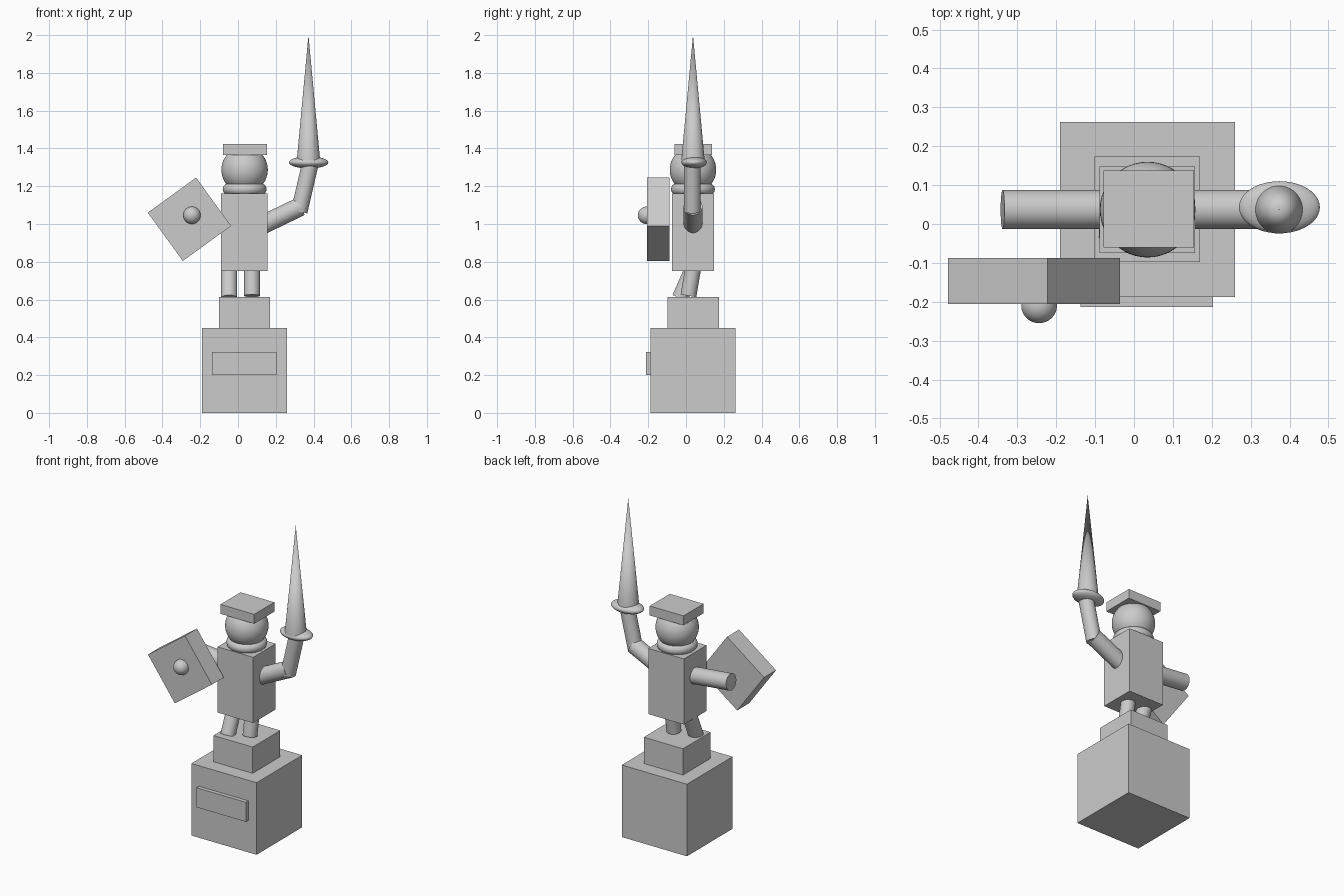
import bpy
from math import radians
from mathutils import Vector

if "Cube" in bpy.data.objects:
    bpy.data.objects.remove(bpy.data.objects["Cube"])

CX, CY = 0.035, 0.037  # axis of the figure


def box(name, lo, hi):
    lo, hi = Vector(lo), Vector(hi)
    bpy.ops.mesh.primitive_cube_add(size=1, location=(lo + hi) / 2)
    ob = bpy.context.object
    ob.name = name
    ob.scale = hi - lo
    return ob


def smooth(ob, name):
    ob.name = name
    bpy.ops.object.shade_smooth_by_angle(angle=radians(35))
    return ob


def rod(name, a, b, r1, r2=None):
    """Round bar from a to b, tapering from r1 to r2."""
    a, b = Vector(a), Vector(b)
    d = b - a
    bpy.ops.mesh.primitive_cone_add(vertices=48, radius1=r1, radius2=r1 if r2 is None else r2,
                                    depth=d.length, location=(a + b) / 2)
    ob = bpy.context.object
    ob.rotation_euler = d.to_track_quat('Z', 'Y').to_euler()
    return smooth(ob, name)


def ball(name, centre, radii):
    bpy.ops.mesh.primitive_uv_sphere_add(segments=48, ring_count=24, radius=1, location=centre)
    ob = bpy.context.object
    ob.scale = radii
    return smooth(ob, name)


# Pedestal, plaque and step
box("pedestal", (-0.19, -0.188, 0), (0.26, 0.262, 0.45))
box("plaque", (-0.138, -0.213, 0.2), (0.203, -0.18, 0.322))
box("step", (-0.101, -0.098, 0.45), (0.17, 0.174, 0.614))

# Striding legs
rod("left_leg", (-0.047, -0.032, 0.607), (-0.047, 0.045, 0.783), 0.043)
rod("right_leg", (0.074, 0.013, 0.62), (0.074, 0.042, 0.79), 0.042)

# Torso, neck, head and cap
box("torso", (-0.089, -0.075, 0.752), (0.157, 0.148, 1.162))
bpy.ops.mesh.primitive_torus_add(major_segments=48, minor_segments=20, major_radius=0.085,
                                 minor_radius=0.031, location=(CX, CY, 1.184))
smooth(bpy.context.object, "collar")
ball("head", (CX, CY, 1.287), (0.123, 0.123, 0.123))
box("cap", (-0.079, -0.06, 1.365), (0.154, 0.138, 1.424))

# Raised arm with sword
rod("right_upper_arm", (0.10, CY, 0.981), (0.332, CY, 1.093), 0.05)
rod("right_forearm", (0.324, 0.034, 1.066), (0.384, 0.034, 1.325), 0.044)
ball("sword_guard", (0.374, 0.043, 1.326), (0.104, 0.067, 0.032))
rod("sword_blade", (0.373, 0.037, 1.335), (0.373, 0.037, 2.0), 0.062, 0)

# Shield arm, shield and boss
rod("left_arm", (-0.05, CY, 1.013), (-0.338, CY, 1.042), 0.05)
shield = box("shield", (-0.415, -0.206, 0.867), (-0.099, -0.088, 1.183))
shield.rotation_euler.y = radians(-36)
ball("shield_boss", (-0.244, -0.209, 1.046), (0.046, 0.046, 0.046))
